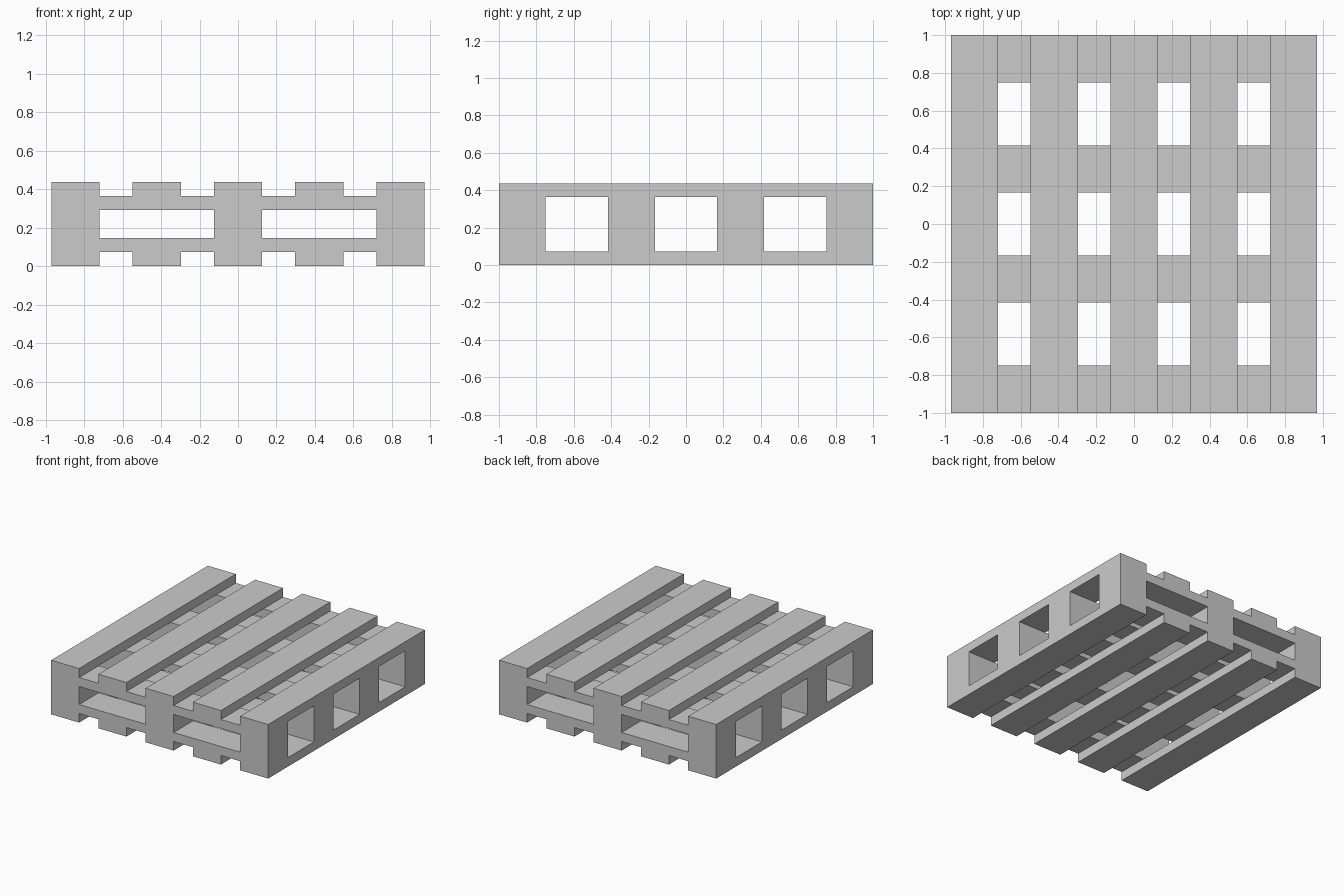
import bpy, bmesh
from mathutils import Matrix

if "Cube" in bpy.data.objects:
    bpy.data.objects.remove(bpy.data.objects["Cube"])

W = 0.25                                   # board width
X = (-0.845, -0.4225, 0, 0.4225, 0.845)    # slat centres
Y = (-0.875, -0.2917, 0.2917, 0.875)       # cross board centres
Z = (0, 0.073, 0.146, 0.291, 0.364, 0.437) # layer heights


def boxes(name, specs):
    """One object made of boxes given as (x, y, width, depth, z0, z1)."""
    bm = bmesh.new()
    for x, y, w, d, z0, z1 in specs:
        m = Matrix.Translation((x, y, (z0 + z1) / 2)) @ Matrix.Diagonal((w, d, z1 - z0, 1))
        bmesh.ops.create_cube(bm, size=1, matrix=m)
    me = bpy.data.meshes.new(name)
    bm.to_mesh(me)
    bm.free()
    ob = bpy.data.objects.new(name, me)
    bpy.context.collection.objects.link(ob)
    return ob


# Lengthwise slats, top and bottom
pallet = boxes("pallet", [(x, 0, W, 2, z0, z1) for x in X
                          for z0, z1 in (Z[0:2], Z[4:6])])
# Cross boards under and over the slats
cross = boxes("cross_boards", [(0, y, 1.94, W, z0, z1) for y in Y
                               for z0, z1 in (Z[1:3], Z[3:5])])
# Spacer blocks at the outer and middle slats
blocks = boxes("spacer_blocks", [(x, y, W, W, Z[2], Z[3]) for x in X[::2] for y in Y])

# Fuse everything into one solid
bpy.context.view_layer.objects.active = pallet
for part in (cross, blocks):
    mod = pallet.modifiers.new("fuse", 'BOOLEAN')
    mod.operation = 'UNION'
    mod.solver = 'EXACT'
    mod.object = part
    bpy.ops.object.modifier_apply(modifier=mod.name)
    bpy.data.objects.remove(part)
